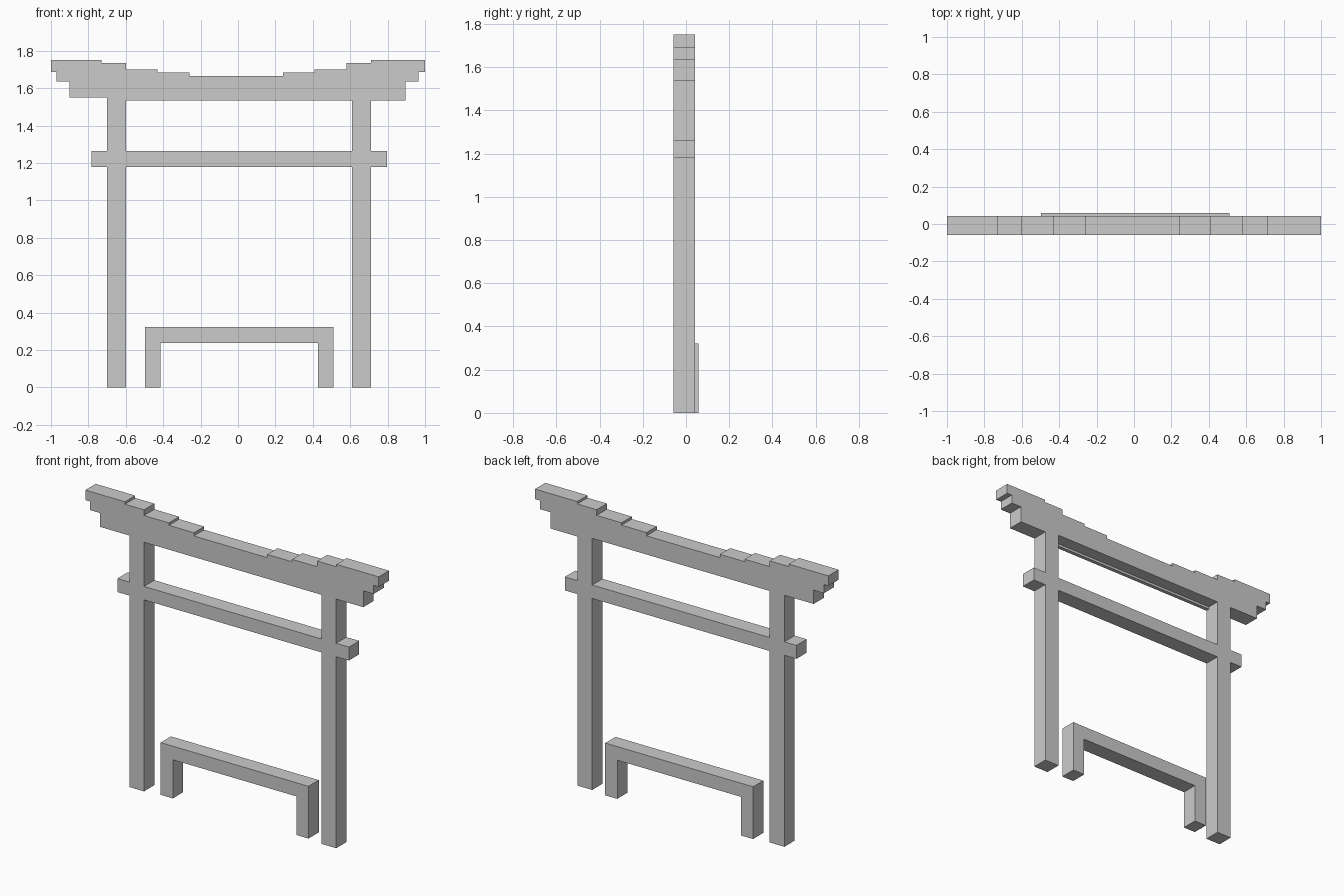
import bpy
import bmesh

if "Cube" in bpy.data.objects:
    bpy.data.objects.remove(bpy.data.objects["Cube"])

Y0, Y1 = -0.058, 0.042        # front and back of the gate frame


def prism(name, profile, y0=Y0, y1=Y1):
    """Extrude a front-view (x, z) outline from y0 back to y1."""
    bm = bmesh.new()
    face = bm.faces.new([bm.verts.new((x, y0, z)) for x, z in profile])
    ext = bmesh.ops.extrude_face_region(bm, geom=[face])
    verts = [g for g in ext["geom"] if isinstance(g, bmesh.types.BMVert)]
    bmesh.ops.translate(bm, verts=verts, vec=(0, y1 - y0, 0))
    bmesh.ops.recalc_face_normals(bm, faces=bm.faces)
    mesh = bpy.data.meshes.new(name)
    bm.to_mesh(mesh)
    bm.free()
    obj = bpy.data.objects.new(name, mesh)
    bpy.context.collection.objects.link(obj)
    return obj


def box(name, x0, x1, z0, z1, y0=Y0, y1=Y1):
    return prism(name, [(x0, z0), (x1, z0), (x1, z1), (x0, z1)], y0, y1)


def staircase(xs, zs):
    """Step outline: level zs[i] runs from xs[i] to xs[i + 1]."""
    return [(x, z) for i, z in enumerate(zs) for x in (xs[i], xs[i + 1])]


# Roof lintel: stepped sagging top, stepped underside at both ends
top_z = [1.75, 1.735, 1.70, 1.685]
top = staircase([-1.0, -0.73, -0.6, -0.43, -0.26, 0.24, 0.41, 0.58, 0.712, 1.0],
                top_z + [1.665] + top_z[::-1])
bottom = staircase([1.0, 0.965, 0.895, 0.61, -0.9, -0.97, -1.0],
                   [1.688, 1.635, 1.535, 1.55, 1.635, 1.688])
prism("roof_lintel", top + bottom)

# Thin lip along the front of the lintel underside
box("lintel_lip", -0.6, 0.61, 1.535, 1.55, Y0, -0.035)

# Posts
box("left_post", -0.7, -0.6, 0, 1.55)
box("right_post", 0.61, 0.71, 0, 1.535)

# Tie beam between the posts, with ends sticking out
for part, x0, x1 in (("left_end", -0.782, -0.7), ("middle", -0.6, 0.61),
                     ("right_end", 0.71, 0.797)):
    box("tie_beam_" + part, x0, x1, 1.18, 1.263)

# Low barrier, set slightly further back
prism("low_barrier", [(-0.498, 0), (-0.415, 0), (-0.415, 0.238), (0.428, 0.238),
                      (0.428, 0), (0.51, 0), (0.51, 0.322), (-0.498, 0.322)],
      -0.042, 0.058)
